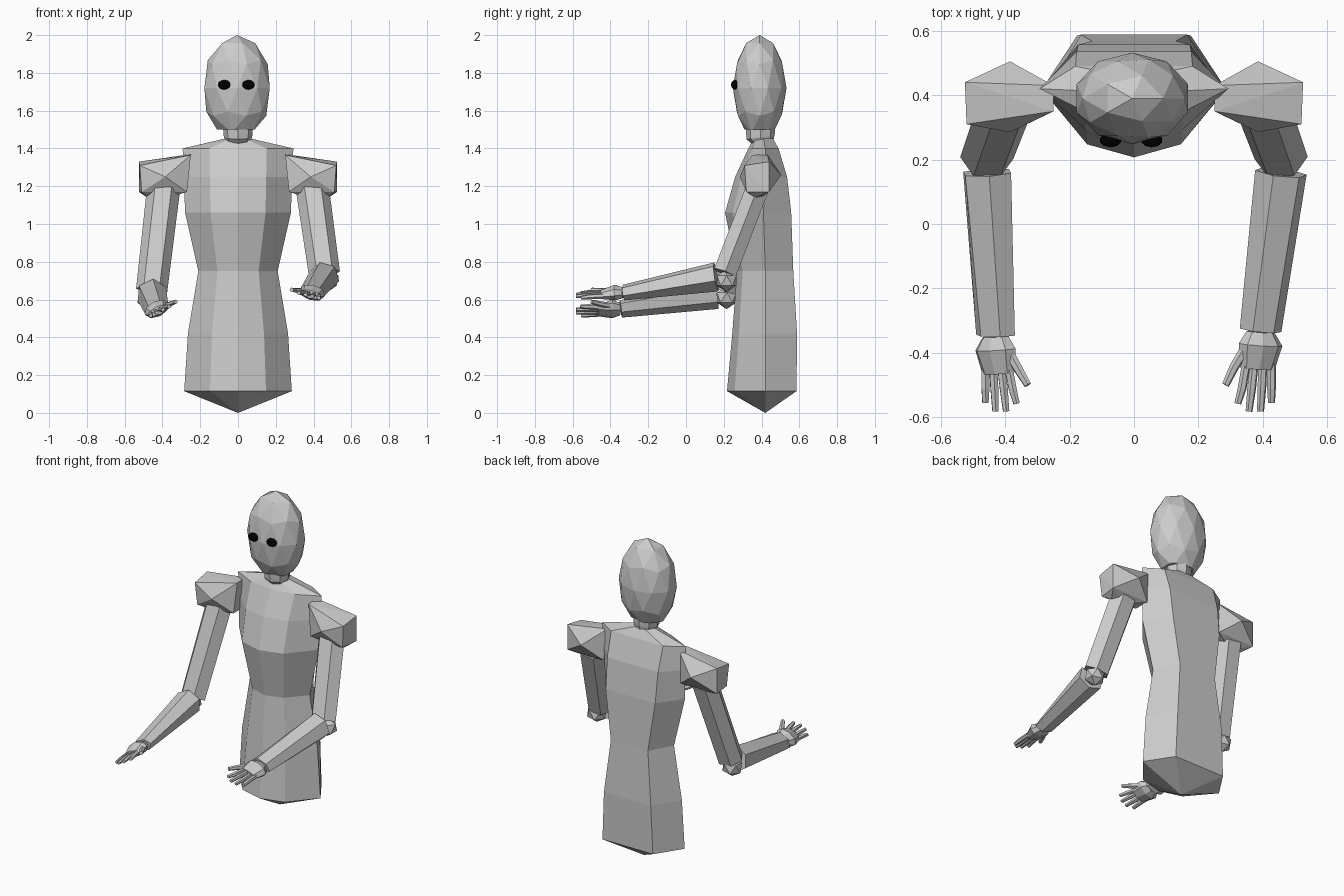
import bpy, bmesh
from math import sin, cos, pi
from mathutils import Vector, Matrix

if "Cube" in bpy.data.objects:
    bpy.data.objects.remove(bpy.data.objects["Cube"])


def finish(bm, name):
    bmesh.ops.recalc_face_normals(bm, faces=bm.faces[:])
    me = bpy.data.meshes.new(name)
    bm.to_mesh(me)
    bm.free()
    ob = bpy.data.objects.new(name, me)
    bpy.context.collection.objects.link(ob)
    return ob


def skin(name, rings, tip=None):
    """Bridge equal-sized rings of points; cap the ends (first end may be a point)."""
    bm = bmesh.new()
    vs = [[bm.verts.new(p) for p in r] for r in rings]
    n = len(vs[0])
    for a, b in zip(vs, vs[1:]):
        for i in range(n):
            j = (i + 1) % n
            bm.faces.new((a[i], a[j], b[j], b[i]))
    if tip:
        t = bm.verts.new(tip)
        for i in range(n):
            bm.faces.new((t, vs[0][i], vs[0][(i + 1) % n]))
    else:
        bm.faces.new(vs[0])
    bm.faces.new(vs[-1])
    return finish(bm, name)


def limb(name, stations, across, sides=6):
    """Tube through (centre, half width, half thickness); 'across' sets the width axis."""
    d = (Vector(stations[-1][0]) - Vector(stations[0][0])).normalized()
    u = Vector(across)
    u = (u - d * u.dot(d)).normalized()
    v = d.cross(u)
    rings = []
    for c, w, t in stations:
        rings.append([Vector(c) + u * w * cos(2 * pi * i / sides) + v * t * sin(2 * pi * i / sides)
                      for i in range(sides)])
    return skin(name, rings)


def ball(name, centre, size, sub):
    bm = bmesh.new()
    m = Matrix.Translation(centre) @ Matrix.Diagonal((*size, 1))
    bmesh.ops.create_icosphere(bm, subdivisions=sub, radius=1, matrix=m)
    return bm


# torso: z, half width, front y, side y, back y
torso = [(.115, .285, .217, .42, .585), (.42, .265, .245, .42, .588), (.75, .21, .27, .42, .568),
         (1.06, .28, .207, .41, .557), (1.25, .287, .26, .42, .535),
         (1.40, .293, .33, .42, .49), (1.453, .065, .36, .41, .46)]
rings = []
for z, w, f, s, b in torso:
    fd = f + .2 * (s - f)
    rings.append([(0, f, z), (.52 * w, fd, z), (w, s, z), (.62 * w, b, z),
                  (0, b, z), (-.62 * w, b, z), (-w, s, z), (-.52 * w, fd, z)])
skin("torso", rings, tip=(0, .42, 0))

# neck
limb("neck", [((0, .41, 1.42), .06, .05), ((0, .395, 1.46), .075, .075),
              ((0, .395, 1.52), .08, .08)], (1, 0, 0), 8)

# head: faceted egg with a flat chin
bm = ball("head", (-.005, .39, 1.72), (.182, .142, .28), 2)
cut = bmesh.ops.bisect_plane(bm, geom=bm.verts[:] + bm.edges[:] + bm.faces[:],
                             plane_co=(0, 0, 1.5), plane_no=(0, 0, -1), clear_outer=True)
bmesh.ops.holes_fill(bm, edges=[e for e in bm.edges if e.is_boundary])
finish(bm, "head")

# eyes
black = bpy.data.materials.new("black")
black.diffuse_color = (0, 0, 0, 1)
black.use_nodes = True
black.node_tree.nodes["Principled BSDF"].inputs["Base Color"].default_value = black.diffuse_color
for x in (-.073, .055):
    eye = finish(ball("eye", (x, .26, 1.737), (.034, .022, .026), 2), "eye")
    eye.data.materials.append(black)

# shoulder caps
cap = [(.525, .44, 1.33), (.52, .31, 1.31), (.525, .44, 1.17), (.51, .32, 1.17),
       (.385, .505, 1.26), (.385, .285, 1.25), (.4, .38, 1.13), (.48, .37, 1.14),
       (.25, .43, 1.37), (.25, .35, 1.365), (.27, .34, 1.17), (.27, .44, 1.17)]
for s in (-1, 1):
    bm = bmesh.new()
    for x, y, z in cap:
        bm.verts.new((s * x, y, z))
    bmesh.ops.convex_hull(bm, input=bm.verts[:])
    finish(bm, "shoulder")

# arms: side, elbow z, wrist (distance out, y, z), inward rise of the hand
for s, ez, wrist, rise in ((1, .72, (.393, -.33, .637), .25), (-1, .63, (.43, -.345, .55), .5)):
    wx, wy, wz = wrist
    flat = Vector((-s, 0, rise)).normalized()
    limb("upper_arm", [((s * .395, .375, 1.18), .088, .07), ((s * .457, .205, ez + .02), .083, .07)],
         (1, 0, 0))
    finish(ball("elbow", (s * .475, .215, ez - .02), (.065, .06, .06), 1), "elbow")
    limb("forearm", [((s * .456, .16, ez), .083, .08), ((s * wx, wy, wz), .067, .04)], flat)

    # palm
    def at(inward, y, drop=0):
        return Vector((s * wx, y, wz - drop)) + flat * inward
    limb("palm", [(at(0, wy - .005), .045, .03), (at(0, wy - .045), .07, .042),
                  (at(.01, wy - .12, .012), .055, .022)], flat, 8)

    # fingers and thumb: root inward offset, tip inward offset, tip y
    for r, t, ty in ((-.035, -.035, -.555), (-.008, .0, -.582), (.02, .037, -.582), (.045, .073, -.558)):
        limb("finger", [(at(r, wy - .10, .01), .014, .014), (at((r + t) / 2, -.51, .014), .014, .014),
                        (at(t, ty, .02), .011, .01)], flat, 6)
    limb("thumb", [(at(.05, wy - .06, .005), .017, .016), (at(.085, wy - .115, .01), .015, .014),
                   (at(.112, -.5, .012), .012, .011)], flat, 6)
